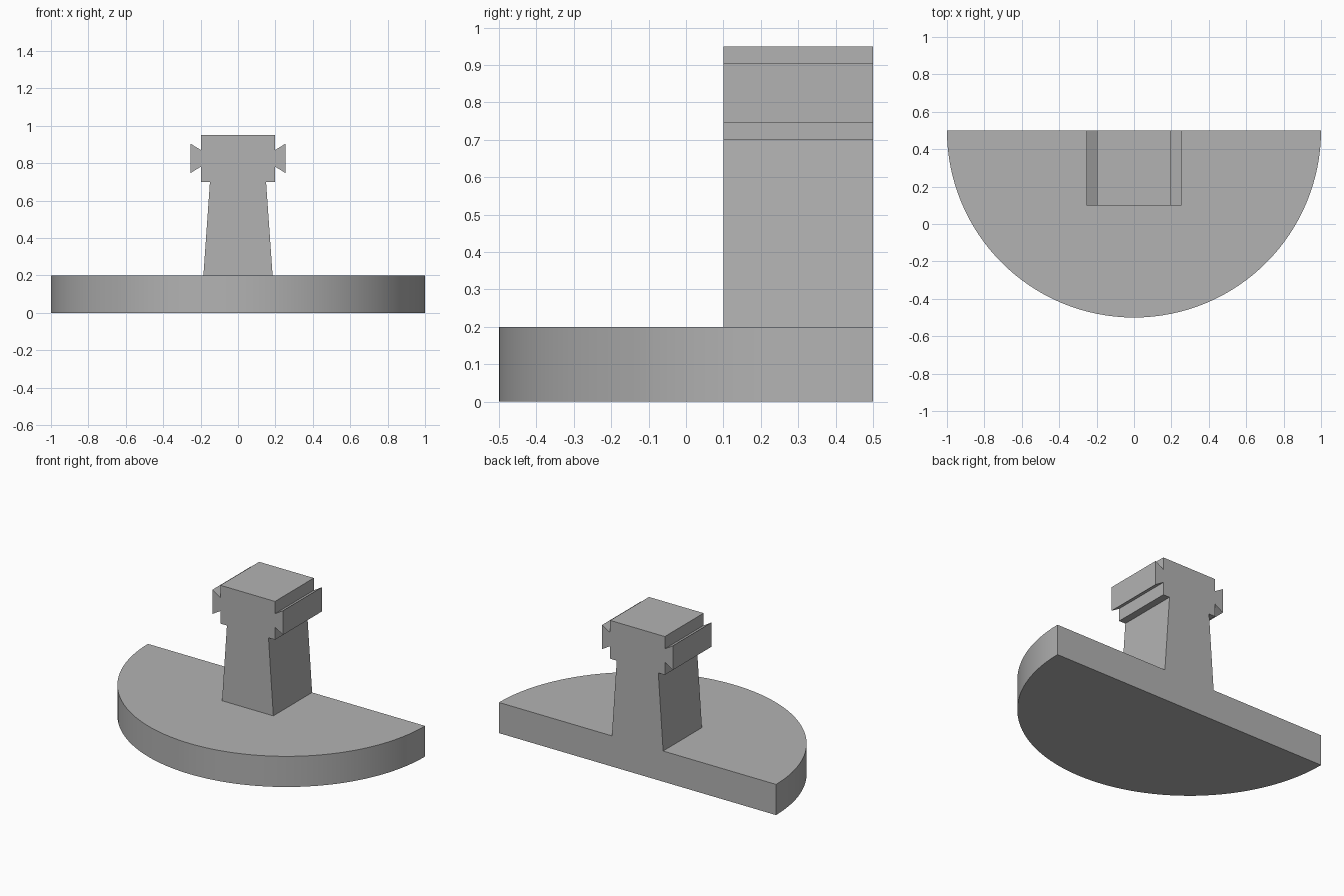
import bpy
import bmesh
from math import cos, sin, pi, radians
from mathutils import Vector

cube = bpy.data.objects.get("Cube")
if cube:
    bpy.data.objects.remove(cube, do_unlink=True)

BACK = 0.5          # shared flat back plane
BASE_TOP = 0.2

grey = bpy.data.materials.new("mid_grey")
grey.use_nodes = True
colour = (0.45, 0.45, 0.45, 1)
grey.diffuse_color = colour
grey.node_tree.nodes["Principled BSDF"].inputs["Base Color"].default_value = colour


def extrude_outline(name, outline, offset, open_bottom=False):
    """Fill an outline, extrude it by offset and make it an object."""
    bm = bmesh.new()
    face = bm.faces.new([bm.verts.new(p) for p in outline])
    result = bmesh.ops.extrude_face_region(bm, geom=[face], use_keep_orig=True)
    moved = [v for v in result["geom"] if isinstance(v, bmesh.types.BMVert)]
    bmesh.ops.translate(bm, verts=moved, vec=Vector(offset))
    bmesh.ops.recalc_face_normals(bm, faces=bm.faces)
    if open_bottom:
        low = [f for f in bm.faces
               if all(v.co.z < BASE_TOP + 0.001 for v in f.verts)]
        bmesh.ops.delete(bm, geom=low, context="FACES_ONLY")
    mesh = bpy.data.meshes.new(name)
    bm.to_mesh(mesh)
    bm.free()
    mesh.materials.append(grey)
    obj = bpy.data.objects.new(name, mesh)
    bpy.context.collection.objects.link(obj)
    return obj


# Half-round base plate
STEPS = 64
arc = [(cos(pi + pi * i / STEPS), BACK + sin(pi + pi * i / STEPS), 0)
       for i in range(STEPS + 1)]
base = extrude_outline("half_round_base", arc, (0, 0, BASE_TOP))
bpy.ops.object.select_all(action="DESELECT")
base.select_set(True)
bpy.context.view_layer.objects.active = base
bpy.ops.object.shade_smooth_by_angle(angle=radians(30))

# Tapered post with a square head and flared side rails
half = [(0.185, BASE_TOP), (0.15, 0.7), (0.197, 0.7), (0.197, 0.782),
        (0.255, 0.747), (0.255, 0.905), (0.197, 0.87), (0.197, 0.95)]
profile = half + [(-x, z) for x, z in reversed(half)]
extrude_outline("rail_post", [(x, BACK, z) for x, z in profile],
                (0, -0.4, 0), open_bottom=True)
